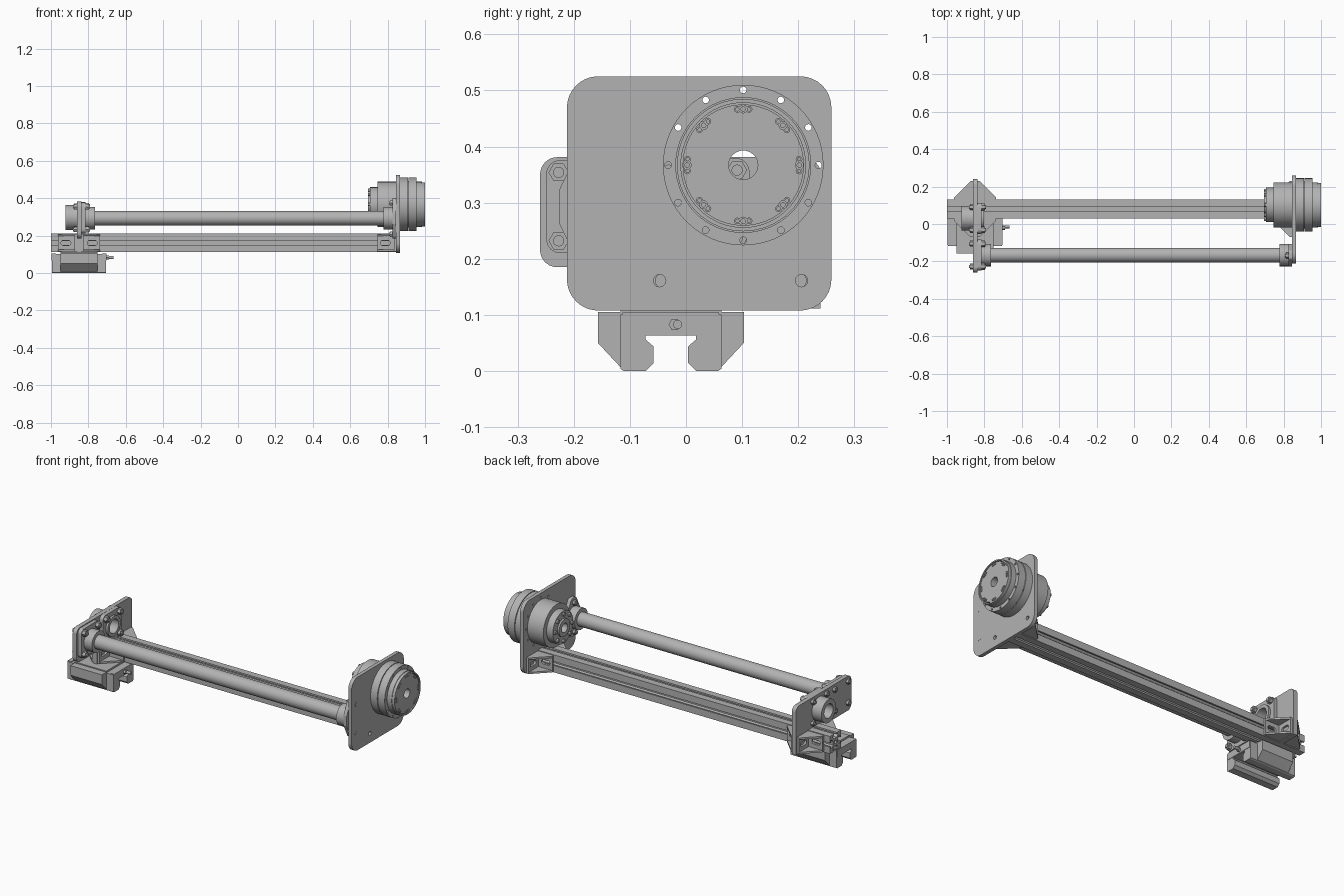
import bpy, bmesh, math
from mathutils import Matrix, Vector

cube = bpy.data.objects.get("Cube")
if cube:
    bpy.data.objects.remove(cube, do_unlink=True)

grey = bpy.data.materials.new("machined grey")
grey.use_nodes = True
grey.diffuse_color = (0.45, 0.45, 0.45, 1)
grey.node_tree.nodes["Principled BSDF"].inputs["Base Color"].default_value = grey.diffuse_color

# Extrusion axis -> frame taking the drawn plane (u, v, depth) into the model
FRAMES = {
    "x": Matrix(((0, 0, 1), (1, 0, 0), (0, 1, 0))),
    "y": Matrix(((1, 0, 0), (0, 0, 1), (0, 1, 0))),
    "z": Matrix.Identity(3),
}


def circle(u, v, r, n=32, turn=0.0):
    return [(u + r * math.cos(turn + math.tau * i / n), v + r * math.sin(turn + math.tau * i / n))
            for i in range(n)]


def rounded(points, r, steps=6):
    """Polygon with its convex or concave corners filleted."""
    out = []
    for i, p in enumerate(points):
        p = Vector(p)
        a = (Vector(points[i - 1]) - p).normalized()
        b = (Vector(points[(i + 1) % len(points)]) - p).normalized()
        half = a.angle(b) / 2
        t = r / math.tan(half)
        for k in range(steps + 1):
            s = k / steps
            # quadratic blend between both tangent points, pulled onto an arc
            centre = p + (a + b).normalized() * (r / math.sin(half))
            q = (p + a * t).lerp(p + b * t, s) - centre
            out.append(tuple(centre + q.normalized() * r))
    return out


def box(u0, u1, v0, v1):
    return [(u0, v0), (u1, v0), (u1, v1), (u0, v1)]


def prism(name, outline, d0, d1, holes=(), axis="x"):
    """Extrude a 2D outline with holes from depth d0 to d1."""
    curve = bpy.data.curves.new(name, "CURVE")
    curve.dimensions = "2D"
    curve.fill_mode = "BOTH"
    curve.extrude = abs(d1 - d0) / 2
    for loop in (outline, *holes):
        spline = curve.splines.new("POLY")
        spline.points.add(len(loop) - 1)
        for pt, (u, v) in zip(spline.points, loop):
            pt.co = (u, v, 0, 1)
        spline.use_cyclic_u = True
    temp = bpy.data.objects.new(name + "_outline", curve)
    bpy.context.collection.objects.link(temp)
    mesh = bpy.data.meshes.new_from_object(temp.evaluated_get(bpy.context.evaluated_depsgraph_get()))
    bpy.data.objects.remove(temp, do_unlink=True)
    bm = bmesh.new()
    bm.from_mesh(mesh)
    for vert in bm.verts:
        vert.co.z += (d0 + d1) / 2
        vert.co = FRAMES[axis] @ vert.co
    bmesh.ops.remove_doubles(bm, verts=bm.verts, dist=1e-5)
    bmesh.ops.recalc_face_normals(bm, faces=bm.faces)
    bm.to_mesh(mesh)
    bm.free()
    mesh.materials.clear()
    mesh.materials.append(grey)
    mesh.name = name
    ob = bpy.data.objects.new(name, mesh)
    bpy.context.collection.objects.link(ob)
    bpy.ops.object.select_all(action="DESELECT")
    ob.select_set(True)
    bpy.context.view_layer.objects.active = ob
    bpy.ops.object.shade_smooth_by_angle(angle=math.radians(30))
    return ob


def disc(name, y, z, r, x0, x1, bore=0, holes=(), n=48):
    inner = [circle(y, z, bore)] if bore else []
    return prism(name, circle(y, z, r, n), x0, x1, inner + list(holes))


def bolt(name, y, z, r, x0, x1):
    """Hexagonal head with a round shank tip."""
    disc(name, y, z, r, x0, x1, n=6)
    disc(name + "_tip", y, z, r * 0.55, x0 - 0.006, x1 + 0.006, n=16)


def ring(y, z, r, count):
    return [(y + r * math.cos(math.tau * i / count), z + r * math.sin(math.tau * i / count))
            for i in range(count)]


# Slotted beam
BY, BZ, H = 0.08, 0.161, 0.05
side = [(-.05, -.05), (-.011, -.05), (-.011, -.041), (-.023, -.041), (-.023, -.034), (-.011, -.022)]
side += [(-u, v) for u, v in reversed(side[1:])]
section = []
for quarter in range(4):
    turn = Matrix.Rotation(quarter * math.pi / 2, 2)
    section += [tuple(turn @ Vector(p) + Vector((BY, BZ))) for p in side]
prism("slotted_beam", section, -1.0, 0.845, [circle(BY, BZ, 0.009, 16)])

# Drive-end plate
GY, GZ = 0.102, 0.367
flange_holes = [circle(y, z, 0.006, 12) for y, z in ring(GY, GZ, 0.134, 12)]
mount_holes = [circle(y, BZ, 0.011, 20) for y in (-0.047, 0.206)]
prism("drive_plate", rounded(box(-0.212, 0.259, 0.108, 0.525), 0.055, 10), 0.845, 0.866,
      [circle(GY, GZ, 0.115, 48)] + flange_holes + mount_holes)

# Gear motor, built as a stack of bored discs
disc("motor_rear_cap", GY, GZ, 0.092, 0.705, 0.745, 0.026)
disc("motor_rear_hub", GY, GZ, 0.05, 0.695, 0.705, 0.026)
disc("motor_body", GY, GZ, 0.121, 0.745, 0.866, 0.026, n=64)
disc("gear_flange_inner", GY, GZ, 0.143, 0.866, 0.908, 0.026, flange_holes, 64)
disc("gear_flange_seam", GY, GZ, 0.125, 0.908, 0.912, 0.026, n=64)
disc("gear_flange_outer", GY, GZ, 0.143, 0.912, 0.955, 0.026, flange_holes, 64)
disc("output_base", GY, GZ, 0.121, 0.955, 0.984, 0.026, n=64)
prism("output_rim", circle(GY, GZ, 0.118, 64), 0.984, 1.0, [circle(GY, GZ, 0.111, 64)])
disc("output_face", GY, GZ, 0.108, 0.984, 0.996, 0.026, n=64)
for group in range(8):
    for step, r in ((-6, 0.006), (0, 0.008), (6, 0.006)):
        a = math.radians(group * 45 + step)
        y, z = GY + 0.1 * math.cos(a), GZ + 0.1 * math.sin(a)
        disc("output_bolt", y, z, r, 0.99, 1.0, r * 0.5, n=12)
for y, z in ring(GY, GZ, 0.076, 8):
    disc("rear_cap_bolt", y, z, 0.01, 0.694, 0.71, n=12)

# Round tube with its bearing housings
TY, TZ = -0.166, 0.293
disc("round_tube", TY, TZ, 0.039, -0.81, 0.84)
disc("right_tube_housing", TY, TZ, 0.06, 0.778, 0.83, 0.039)
lug = [(-.06, -.03), (-.022, -.108), (.022, -.108), (.06, -.03)]
lug += [(-u, -v) for u, v in lug]
prism("right_tube_flange", rounded([(TY + u, TZ + v) for u, v in lug], 0.018), 0.825, 0.845)
for z in (0.207, 0.374):
    bolt("right_flange_bolt", -0.169, z, 0.016, 0.812, 0.826)
    disc("right_flange_bolt_end", -0.169, z, 0.011, 0.84, 0.867, n=20)

# Left plate, notched over the beam
MY, MZ = 0.03, 0.297
plate = rounded(box(-0.26, 0.24, 0.185, 0.381), 0.03)
lower = [(0.24, 0.11), (0.24, 0.35)]
top_left = [p for p in plate if p[1] > 0.28]
bottom_left = [p for p in plate if p[1] < 0.28 and p[0] < 0]
edge = top_left + bottom_left + [(-0.075, 0.185), (-0.075, 0.111), (0.03, 0.111), (0.03, 0.211),
                                 (0.13, 0.211), (0.13, 0.111), (0.24, 0.111)]
prism("left_plate", edge, -0.862, -0.837, [circle(MY, MZ, 0.04)])

# Four-bolt bearings on the left plate
for name, y, z, bore in (("tube_bearing", TY, TZ, 0.038), ("hub_bearing", MY, MZ, 0.04)):
    prism(name + "_flange", rounded(box(y - .083, y + .083, z - .083, z + .083), 0.025),
          -0.837, -0.815, [circle(y, z, bore)])
    for sy in (-1, 1):
        for sz in (-1, 1):
            bolt(name + "_bolt", y + sy * 0.061, z + sz * 0.061, 0.018, -0.815, -0.797)
            bolt(name + "_nut", y + sy * 0.061, z + sz * 0.061, 0.016, -0.876, -0.862)
disc("left_tube_housing", TY, TZ, 0.06, -0.815, -0.765, 0.038)
disc("hub_collar", MY, MZ, 0.058, -0.815, -0.803, 0.04)
disc("hub_boss", MY, MZ, 0.066, -0.922, -0.862, 0.04)


# Gusseted corner brackets between the beam and the plates
def bracket(name, x, sx, sy):
    y = BY + sy * H
    z0, z1, size, t = 0.115, 0.207, 0.1, 0.012
    xa, xb = sorted((x, x + sx * size))
    xm, ym = x + sx * 0.058, y + sy * 0.058
    slot = rounded(box(xm - .026, xm + .026, BZ - .013, BZ + .013), 0.012)
    prism(name + "_beam_leg", box(xa, xb, z0, z1), y, y + sy * t, [slot], "y")
    ya, yb = sorted((y, y + sy * size))
    slot = rounded(box(ym - .026, ym + .026, BZ - .013, BZ + .013), 0.012)
    prism(name + "_plate_leg", box(ya, yb, z0, z1), x, x + sx * t, [slot])
    web = [(x, y), (x + sx * size, y), (x + sx * size, y + sy * t),
           (x + sx * t, y + sy * size), (x, y + sy * size)]
    for z in (z0, z1 - 0.01):
        prism(name + "_gusset", web, z, z + 0.01, axis="z")


for sy, where in ((-1, "front"), (1, "back")):
    bracket("right_" + where + "_bracket", 0.845, -1, sy)
    bracket("left_inner_" + where + "_bracket", -0.837, 1, sy)
    bracket("left_outer_" + where + "_bracket", -0.862, -1, sy)

# Rail carriage under the left end
CY = -0.027
half = [(.045, .002), (.031, .016), (.031, .046), (.045, .058), (.045, .065)]
outer = [(.09, .103), (.09, .006), (.084, .002)]
right = outer + half
carriage = right + [(-u, v) for u, v in reversed(right)]
prism("carriage_body", [(CY + u, v - 0.002) for u, v in carriage], -0.995, -0.705)
for s in (-1, 1):
    wing = [(.085, .105), (.13, .105), (.13, .05), (.088, .005)]
    prism("carriage_wing", [(CY + s * u, v) for u, v in wing], -0.95, -0.75)
prism("carriage_top", box(CY - .09, CY + .09, 0.1, 0.111), -0.95, -0.75)
for x in (-0.995, -0.725):
    prism("carriage_end_cap", box(CY - .086, CY + .086, 0.066, 0.104), x - 0.002, x + 0.022)

# Grease nipple
disc("nipple_base", -0.02, 0.083, 0.011, -0.705, -0.69, n=6)
disc("nipple_tip", -0.015, 0.083, 0.008, -0.69, -0.665, n=16)
